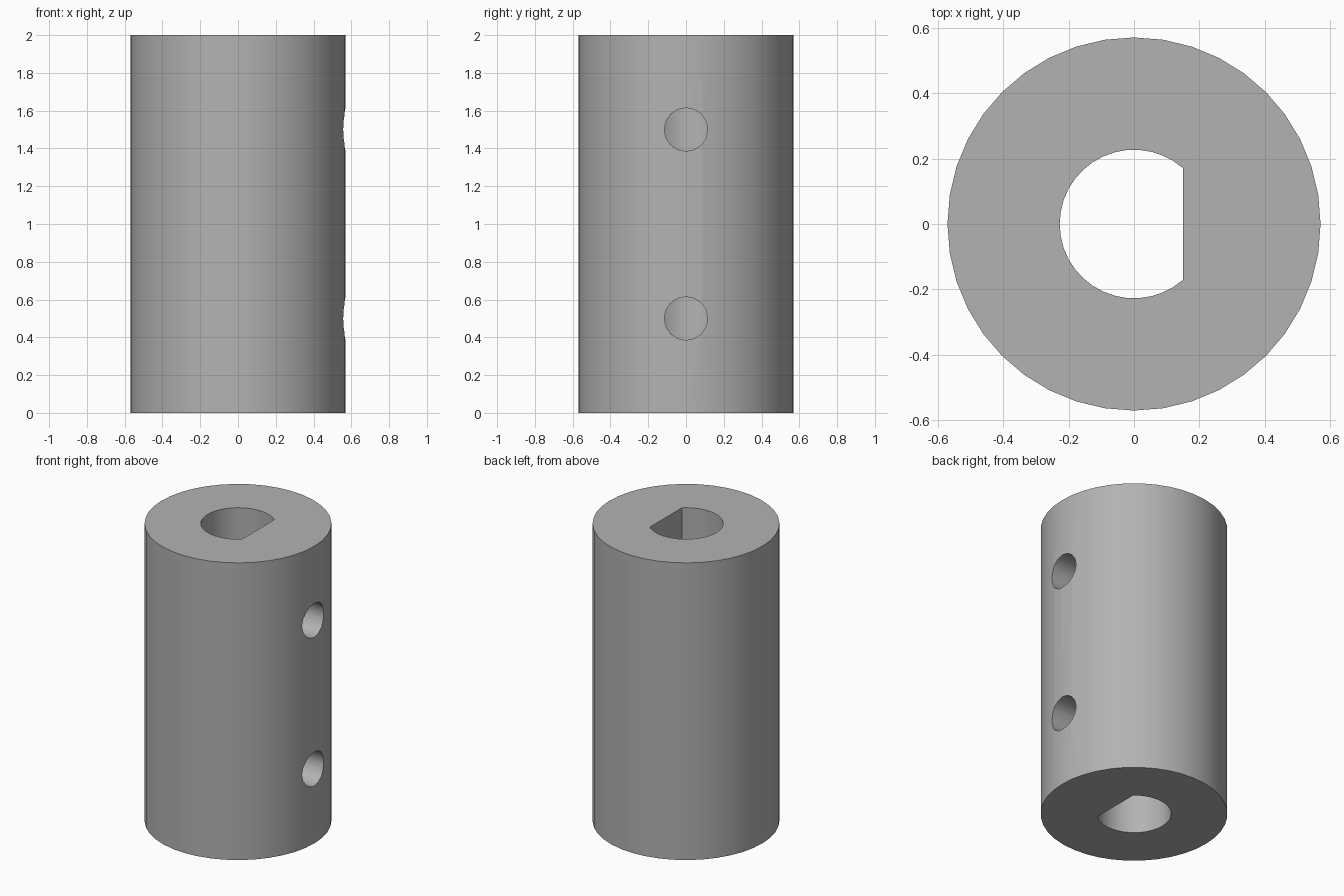
import bpy
import bmesh
import math
from mathutils import Matrix

cube = bpy.data.objects.get("Cube")
if cube:
    bpy.data.objects.remove(cube, do_unlink=True)

HEIGHT = 2.0
OUTER_R, BORE_R, FLAT_X = 0.57, 0.227, 0.15
SCREW_R, SCREW_HEIGHTS = 0.115, (0.5, 1.5)

grey = bpy.data.materials.new("Plain grey")
grey.use_nodes = True
COLOUR = (0.45, 0.45, 0.45, 1)
grey.diffuse_color = COLOUR
grey.node_tree.nodes["Principled BSDF"].inputs["Base Color"].default_value = COLOUR


def add_object(name, bm):
    mesh = bpy.data.meshes.new(name)
    bm.to_mesh(mesh)
    bm.free()
    mesh.materials.append(grey)
    obj = bpy.data.objects.new(name, mesh)
    bpy.context.collection.objects.link(obj)
    return obj


def circle(radius, sides):
    steps = [math.tau * i / sides for i in range(sides)]
    return [(radius * math.cos(a), radius * math.sin(a)) for a in steps]


def prism(name, outline, low, high, matrix=Matrix()):
    bm = bmesh.new()
    face = bm.faces.new([bm.verts.new((x, y, low)) for x, y in outline])
    top = bmesh.ops.extrude_face_region(bm, geom=[face])["geom"]
    verts = [v for v in top if isinstance(v, bmesh.types.BMVert)]
    bmesh.ops.translate(bm, verts=verts, vec=(0, 0, high - low))
    bmesh.ops.recalc_face_normals(bm, faces=bm.faces)
    bm.transform(matrix)
    return add_object(name, bm)


# Solid sleeve
sleeve = prism("coupling_sleeve", circle(OUTER_R, 40), 0, HEIGHT)

# D-shaped bore: a circle cut off by a flat on the +x side
half_angle = math.acos(FLAT_X / BORE_R)
SIDES = 28
sweep = math.tau - 2 * half_angle
angles = [half_angle + sweep * i / SIDES for i in range(SIDES + 1)]
d_outline = [(BORE_R * math.cos(a), BORE_R * math.sin(a)) for a in angles]
cutters = [prism("bore_cutter", d_outline, -0.1, HEIGHT + 0.1)]

# Two set-screw holes from the +x side into the flat of the bore
for z in SCREW_HEIGHTS:
    place = Matrix.Translation((0, 0, z)) @ Matrix.Rotation(math.pi / 2, 4, "Y")
    cutters.append(prism("screw_hole_cutter", circle(SCREW_R, 16), 0, 0.8, place))

for cutter in cutters:
    cutter.hide_render = True
    cutter.hide_set(True)
    cut = sleeve.modifiers.new(cutter.name, "BOOLEAN")
    cut.operation = "DIFFERENCE"
    cut.solver = "EXACT"
    cut.object = cutter

# Bake the cuts, then shade smooth with sharp rims
bpy.ops.object.select_all(action="DESELECT")
sleeve.select_set(True)
bpy.context.view_layer.objects.active = sleeve
for modifier in list(sleeve.modifiers):
    bpy.ops.object.modifier_apply(modifier=modifier.name)
for cutter in cutters:
    bpy.data.objects.remove(cutter, do_unlink=True)
bpy.ops.object.shade_smooth_by_angle(angle=math.radians(30))
